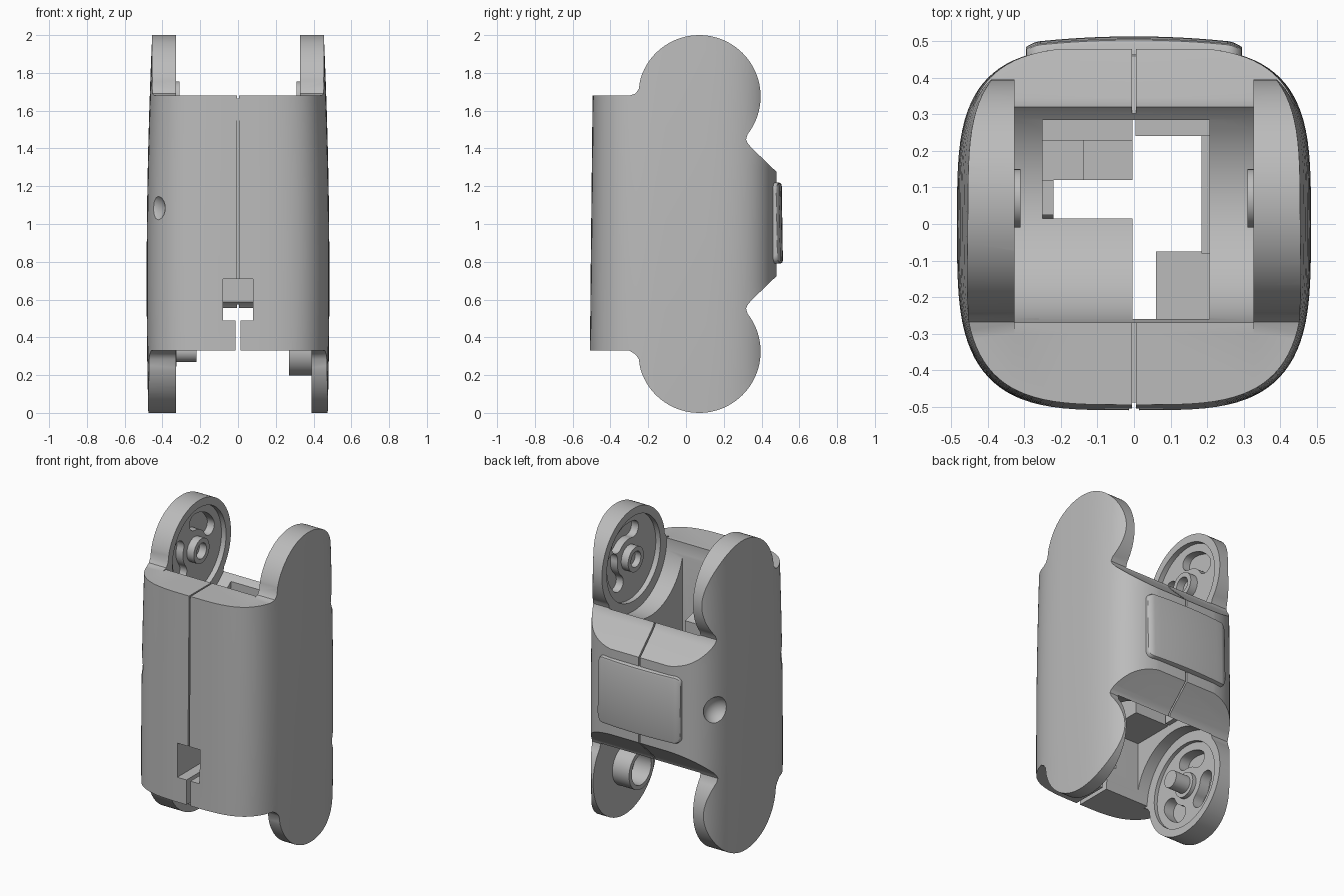
import bpy, bmesh, math
from math import sin, cos, radians, pi

if "Cube" in bpy.data.objects:
    bpy.data.objects.remove(bpy.data.objects["Cube"])

grey = bpy.data.materials.new("mid grey")
grey.diffuse_color = (0.5, 0.5, 0.5, 1)
grey.use_nodes = True
grey.node_tree.nodes["Principled BSDF"].inputs["Base Color"].default_value = grey.diffuse_color
AY, TOP, LOW = 0.07, 1.675, 0.325      # pivot axis depth and the two pivot heights


def loft(name, rings):
    """Closed solid through rings of equal point count."""
    bm = bmesh.new()
    vs = [[bm.verts.new(p) for p in r] for r in rings]
    n = len(rings[0])
    for a, b in zip(vs, vs[1:]):
        for i in range(n):
            bm.faces.new((a[i], a[(i + 1) % n], b[(i + 1) % n], b[i]))
    bm.faces.new(vs[0][::-1])
    bm.faces.new(vs[-1])
    bmesh.ops.recalc_face_normals(bm, faces=bm.faces)
    me = bpy.data.meshes.new(name)
    bm.to_mesh(me)
    bm.free()
    ob = bpy.data.objects.new(name, me)
    bpy.context.collection.objects.link(ob)
    me.materials.append(grey)
    return ob


def prism(name, pts, x0, x1):
    """Side outline (y, z) extruded along x."""
    return loft(name, [[(x, y, z) for y, z in pts] for x in (x0, x1)])


def box(name, x0, x1, y0, y1, z0, z1):
    return prism(name, [(y0, z0), (y1, z0), (y1, z1), (y0, z1)], x0, x1)


def arc(cy, cz, r, a0, a1, n=24):
    return [(cy + r * cos(radians(a0 + (a1 - a0) * i / n)),
             cz + r * sin(radians(a0 + (a1 - a0) * i / n))) for i in range(n + 1)]


def disc(name, z, r, x0, x1, n=64):
    return prism(name, arc(AY, z, r, 0, 360, n)[:-1], x0, x1)


def kidney(z, mid, half, x0, x1, r0=0.12, r1=0.225):
    """Bean-shaped pocket with rounded ends around a pivot."""
    rm, w = (r0 + r1) / 2, (r1 - r0) / 2
    def end(a, s):
        return arc(AY + rm * cos(radians(a)), z + rm * sin(radians(a)), w, s, s + 180, 10)
    a, b = mid - half, mid + half
    pts = (arc(AY, z, r1, a, b, 16)[:-1] + end(b, b)[:-1]
           + arc(AY, z, r0, b, a, 16)[:-1] + end(a, a + 180)[:-1])
    return prism("pocket", pts, x0, x1)


def boolean(ob, tool, op="DIFFERENCE"):
    m = ob.modifiers.new("cut", "BOOLEAN")
    m.operation, m.object, m.solver = op, tool, "EXACT"
    bpy.context.view_layer.update()
    me = bpy.data.meshes.new_from_object(ob.evaluated_get(bpy.context.evaluated_depsgraph_get()))
    ob.modifiers.clear()
    ob.data = me
    bpy.data.objects.remove(tool)


# Rounded-square column, slightly bulged and wider toward the foot
def section(z):
    t = z / 2
    hx = 0.475 + 0.05 * t - 0.0705 * t * t
    yf, yb, k = 0.513 - 0.022 * t, 0.485, 2 / 3.6
    ring = []
    for i in range(96):
        c, s = cos(2 * pi * i / 96), sin(2 * pi * i / 96)
        ring.append((math.copysign(abs(c) ** k, c) * hx,
                     math.copysign(abs(s) ** k, s) * (yb if s > 0 else yf), z))
    return ring


shell = loft("shell", [section(-0.05 + 2.1 * i / 14) for i in range(15)])

# Side outline: two round ears, back notches and straight front
upper = ([(-0.6, 1.68), (-0.30, 1.68), (-0.268, 1.69), (-0.25, 1.715), (-0.243, 1.76)]
         + arc(AY, TOP, 0.325, 162, -38, 48)
         + [(0.318, 1.448), (0.325, 1.43), (0.345, 1.405), (0.478, 1.277), (0.478, 1.23)])
lower = [(y, 2 - z) for y, z in reversed(upper)]
lower[-1], lower[-2] = (-0.6, 0.33), (-0.30, 0.33)
boolean(shell, prism("outline", upper + lower, -1, 1), "INTERSECT")

# Clevis gaps: round clearance plus open end
for z, x0, x1, z0, z1 in ((TOP, -0.327, 0.327, TOP + 0.005, 2.2), (LOW, -0.327, 0.39, -0.2, LOW + 0.005)):
    boolean(shell, disc("clearance", z, 0.34, x0, x1))
    boolean(shell, box("gap", x0, x1, -0.7, 0.7, z0, z1))

# Through cavity, front window, cable slit and shell seams
boolean(shell, box("cavity", -0.25, 0.207, -0.26, 0.285, 0.1, 1.9))
boolean(shell, box("window", -0.08, 0.08, -0.7, -0.2, 0.49, 0.71))
boolean(shell, box("slit", -0.014, 0.014, -0.7, -0.2, 0.2, 0.5))
boolean(shell, box("front_seam", -0.005, 0.005, -0.7, -0.488, 0.6, 1.8))
boolean(shell, box("top_seam", -0.005, 0.005, -0.7, -0.2, 1.665, 1.8))
boolean(shell, box("back_seam", -0.005, 0.005, 0.465, 0.7, 0.5, 1.5))
for s in (1, -1):
    z0 = 1 + s * 0.43
    boolean(shell, prism("slope_seam", [(0.25, z0 + s * 0.08), (0.25, z0 + s * 0.05),
            (0.46, 1 + s * 0.27), (0.55, 1 + s * 0.27), (0.55, 1 + s * 0.35)], -0.005, 0.005))

# Round dimples in the corners of the left side
for y, z in ((-0.42, 1.085), (0.345, 1.0)):
    bpy.ops.mesh.primitive_uv_sphere_add(segments=32, ring_count=16, radius=0.09,
                                         location=(-0.475, y, z))
    ball = bpy.context.object
    ball.data.materials.append(grey)
    boolean(shell, ball)

# Recessed inner ear faces with bean-shaped pockets
for z, xa, xb, deep, beans in ((TOP, -0.36, -0.3, -0.41, (60, 190)),
                               (TOP, 0.3, 0.36, 0.41, (75, -20)),
                               (LOW, -0.35, -0.3, -0.42, (75, -30, -135))):
    boolean(shell, disc("recess", z, 0.275, xa, xb))
    for a in beans:
        boolean(shell, kidney(z, a, 30 if z == TOP else 22, min(xa, deep), max(xb, deep)))

parts = [shell]

# Pivot sockets, hollow ring and pin
def ring(name, z, r, hole, x0, x1):
    ob = disc(name, z, r, x0, x1, 40)
    boolean(ob, disc("hole", z, hole, x0 - (0.1 if x0 < 0 and x1 > -0.32 else -0.02),
                     x1 + (0.1 if x0 < 0 else -0.02), 40) if x0 < 0 else
            disc("hole", z, hole, x0 - 0.1, x1 - 0.02, 40))
    parts.append(ob)


ring("left_socket", TOP, 0.08, 0.05, -0.37, -0.31)
ring("right_socket", TOP, 0.08, 0.05, 0.31, 0.37)
ring("lower_ring", LOW, 0.128, 0.1, 0.27, 0.41)
parts.append(disc("lower_pin", LOW, 0.055, -0.36, -0.22, 40))
parts.append(disc("lower_pin_collar", LOW, 0.08, -0.36, -0.325, 40))

# Inner blocks, trimmed by the pivot clearances
for name, dims in (("left_inner_block", (-0.26, -0.004, -0.27, 0.015, 0.72, 1.6)),
                   ("left_back_block", (-0.14, -0.004, 0.12, 0.23, 0.75, 1.25)),
                   ("left_back_web", (-0.26, -0.004, 0.228, 0.295, 0.75, 1.3)),
                   ("left_low_shelf", (-0.26, -0.13, 0.12, 0.24, 0.75, 0.95)),
                   ("right_front_block", (0.06, 0.215, -0.27, -0.075, 0.72, 1.05)),
                   ("right_back_web", (0.004, 0.215, 0.24, 0.295, 0.75, 1.25)),
                   ("right_rail", (0.185, 0.215, -0.08, 0.25, 0.72, 1.2)),
                   ("left_rail", (-0.26, -0.22, 0.025, 0.12, 0.72, 1.25))):
    ob = box(name, *dims)
    boolean(ob, disc("clearance", TOP, 0.34, -0.5, 0.5))
    boolean(ob, disc("clearance", LOW, 0.34, -0.5, 0.5))
    parts.append(ob)

# Curved back pad with rounded corners
rows, W, H, R = [], 0.295, 0.215, 0.04
xs = [-W + R * (1 - cos(pi / 2 * i / 6)) for i in range(7)]
xs += [-W + R + (2 * W - 2 * R) * i / 12 for i in range(1, 12)] + [-x for x in reversed(xs)]
for x in xs:
    d = max(0, abs(x) - (W - R))
    h = H - R + math.sqrt(max(R * R - d * d, 0))
    y = 0.513 - 0.2 * x * x - 0.012 * (d / R) ** 2
    rows.append([(x, 0.40, 1.005 - h), (x, y - 0.014, 1.005 - h), (x, y - 0.004, 1.005 - h + 0.005),
                 (x, y, 1.005 - h + 0.018), (x, y - 0.006, 1.005 + h - 0.018),
                 (x, y - 0.010, 1.005 + h - 0.005), (x, y - 0.02, 1.005 + h), (x, 0.40, 1.005 + h)])
parts.append(loft("back_pad", rows))

# Smooth shading with crisp edges
bpy.ops.object.select_all(action="DESELECT")
for ob in parts:
    ob.select_set(True)
bpy.context.view_layer.objects.active = shell
bpy.ops.object.shade_smooth_by_angle(angle=radians(30))
